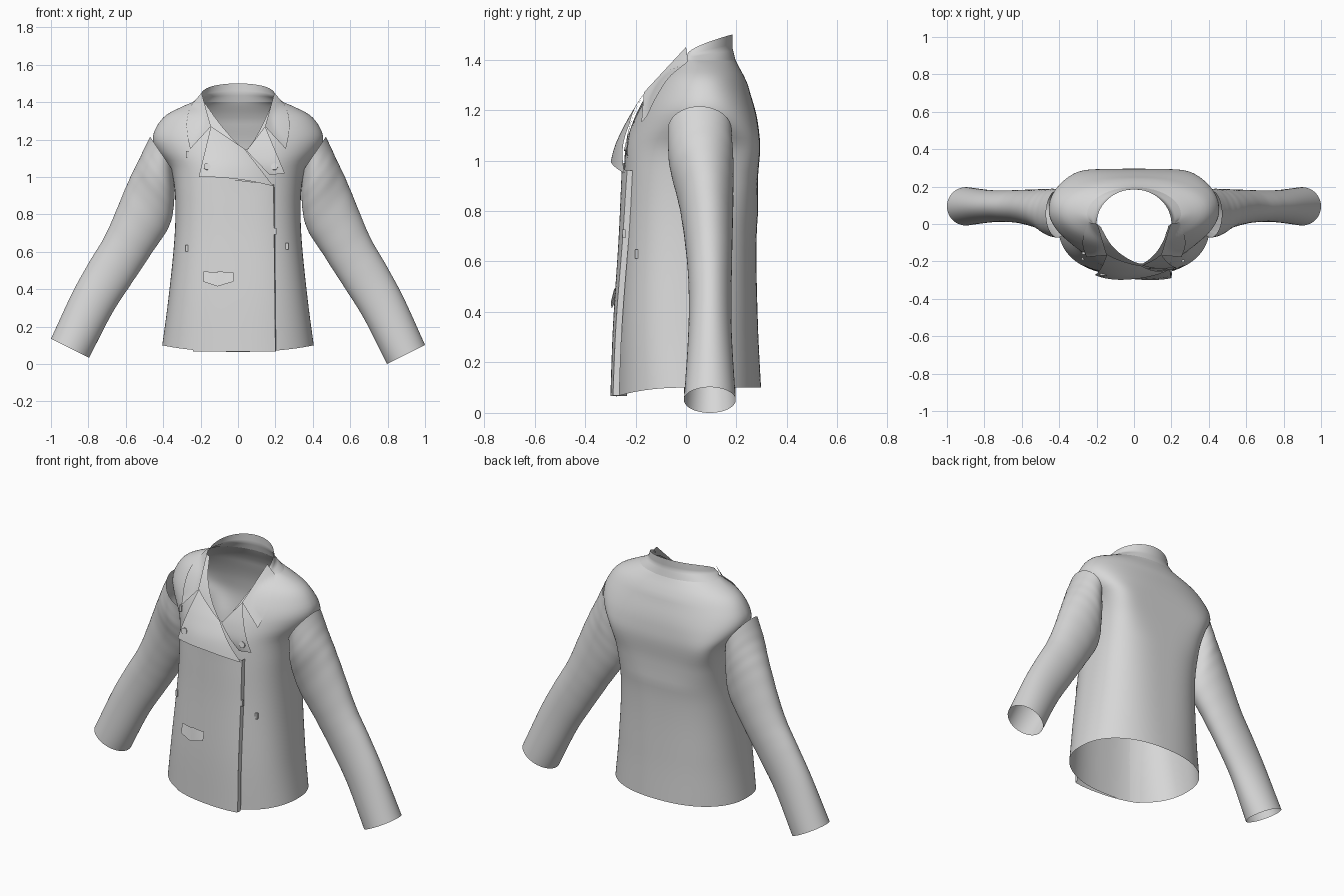
import bpy, math
from mathutils import Vector

old = bpy.data.objects.get("Cube")
if old:
    bpy.data.objects.remove(old, do_unlink=True)

cloth = bpy.data.materials.new("light_grey_cloth")
cloth.use_nodes = True
grey = (0.68, 0.68, 0.68, 1)
cloth.diffuse_color = grey
cloth.node_tree.nodes["Principled BSDF"].inputs["Base Color"].default_value = grey


def finish(obj, angle=40):
    obj.data.materials.append(cloth)
    bpy.ops.object.select_all(action='DESELECT')
    obj.select_set(True)
    bpy.context.view_layer.objects.active = obj
    bpy.ops.object.shade_smooth_by_angle(angle=math.radians(angle))
    return obj


def sheet(name, cols, closed=False, flip=False):
    """Quad surface from equally long columns of points."""
    m, n = len(cols), len(cols[0])
    faces = []
    for i in range(m if closed else m - 1):
        k = (i + 1) % m
        for j in range(n - 1):
            f = (i * n + j, k * n + j, k * n + j + 1, i * n + j + 1)
            faces.append(f[::-1] if flip else f)
    me = bpy.data.meshes.new(name)
    me.from_pydata([p for c in cols for p in c], [], faces)
    obj = bpy.data.objects.new(name, me)
    bpy.context.collection.objects.link(obj)
    return finish(obj, 60)


def curve_at(rows, t):
    """Smooth interpolation of table rows keyed by their first value."""
    t = min(max(t, rows[0][0]), rows[-1][0])
    i = max(k for k in range(len(rows) - 1) if rows[k][0] <= t)
    a, b = rows[i], rows[i + 1]
    p, q = rows[max(i - 1, 0)], rows[min(i + 2, len(rows) - 1)]
    h = b[0] - a[0]
    s = (t - a[0]) / h
    out = []
    for k in range(1, len(a)):
        ta = (b[k] - p[k]) / (b[0] - p[0]) * h
        tb = (q[k] - a[k]) / (q[0] - a[0]) * h
        out.append((2*s**3 - 3*s*s + 1) * a[k] + (s**3 - 2*s*s + s) * ta
                   + (3*s*s - 2*s**3) * b[k] + (s**3 - s*s) * tb)
    return out


# Torso: height, half width, front y, back y, widest y, front and back squareness
TORSO = [(0.05, .412, -.278, .30, 0, 2.3, 2.2), (.35, .372, -.27, .285, 0, 2.5, 2.5),
         (.70, .338, -.252, .28, .02, 2.6, 2.9), (.92, .338, -.245, .298, .04, 2.5, 3.6),
         (1.05, .365, -.24, .312, .06, 2.2, 4.2), (1.14, .432, -.215, .302, .07, 1.95, 3),
         (1.20, .455, -.19, .286, .07, 1.9, 2.5), (1.26, .44, -.16, .262, .07, 1.9, 2.3),
         (1.33, .385, -.11, .232, .07, 2, 2.1), (1.38, .29, -.06, .205, .06, 2, 2),
         (1.41, .215, -.03, .19, .04, 2, 2)]


def torso_point(a, z):
    w, yf, yb, yc, nf, nb = curve_at(TORSO, z)
    c, s = math.cos(a), math.sin(a)
    depth, n = (yb - yc, nb) if s > 0 else (yc - yf, nf)
    # shallow hollow between the shoulder blades
    hollow = .018 * max(0, s) ** 6 * max(0, 1 - ((z - 1.05) / .25) ** 2)
    return Vector((w * math.copysign(abs(c) ** (2 / n), c),
                   yc + depth * math.copysign(abs(s) ** (2 / n), s) - hollow, z))


def front_y(x, z):
    w, yf, yb, yc, n, nb = curve_at(TORSO, z)
    return yc - (yc - yf) * max(0, 1 - abs(x / w) ** n) ** (1 / n)


def neckline(a):
    """Height where a torso column meets the V opening or the neck."""
    z = 1.12
    while z < 1.4:
        x = torso_point(a, z).x
        half = .19 * (max(0, z - 1.14) / .27) ** .8
        if math.sin(a) < 0 and abs(x - .04 * (1.41 - z) / .27) < half:
            return z
        z += .002
    return 1.4


# Torso shell, open at hem and neck
cols = []
for i in range(160):
    a = math.tau * i / 160
    low = .1 - .035 * max(0, -math.sin(a)) ** 2
    top = neckline(a)
    cols.append([torso_point(a, low + (top - low) * (1 - (1 - j / 50) ** 1.4))
                 for j in range(51)])
sheet("torso", cols, closed=True)

# Standing collar around the back of the neck, rising out of the torso
cols = []
for i in range(49):
    t = i / 48
    low = torso_point(-.45 + (math.pi + .9) * t, 1.396)
    c, s = math.cos(math.pi * t), math.sin(math.pi * t)
    mid = Vector((.216 * c, .184 * s, 1.412 + .036 * s))
    top = Vector((.2 * c, .185 * s, 1.415 + .085 * s ** .6))
    cols.append([low.lerp(mid, k / 4) for k in range(4)]
                + [mid.lerp(top, k / 4) for k in range(5)])
sheet("collar_stand", cols)


def patch(name, corners, n=16, lift=.006, bow=0):
    """Cloth panel over the front. Corners: bottom left, bottom right,
    top right, top left, each (x, z, lift from the torso); bow arches the bottom."""
    bl, br, tr, tl = [Vector((x, front_y(x, z) - o, z)) for x, z, o in corners]
    cols = []
    for i in range(n + 1):
        u = i / n
        col = []
        for j in range(n + 1):
            v = j / n
            p = bl.lerp(br, u).lerp(tl.lerp(tr, u), v)
            p.z += bow * 4 * u * (1 - u) * (1 - v)
            o = ((corners[0][2] * (1 - u) + corners[1][2] * u) * (1 - v)
                 + (corners[3][2] * (1 - u) + corners[2][2] * u) * v)
            p.y = min(p.y, front_y(p.x, p.z) - max(o, lift))
            col.append(p)
        cols.append(col)
    return sheet(name, cols)


# Overlapping front panel, sunk into the torso at the left, and its folded edge
patch("front_panel", [(-.24, .066, -.005), (.2, .066, .036),
                      (.19, .96, .02), (-.24, 1.01, -.005)], 24, -.005)
patch("front_edge", [(.2, .068, .036), (.203, .068, .012),
                     (.194, .96, -.002), (.19, .96, .02)], 12, -.002)

# Lapels
patch("right_lapel", [(-.21, 1.0, .072), (.19, .95, .03),
                      (.035, 1.15, .012), (-.145, 1.27, .024)], bow=.014)
patch("left_lapel", [(.17, 1.01, .014), (.25, 1.02, .055),
                     (.145, 1.27, .024), (.045, 1.14, .008)])

# Collar leaves, from the neck down to the lapel notch
for side, s in (("left", 1), ("right", -1)):
    b, c, d = [Vector((s * x, front_y(x, z) - o, z))
               for x, z, o in ((.145, 1.27, .028), (.255, 1.15, .022), (.345, 1.22, .015))]
    a, e = Vector((s * .195, 0, 1.45)), Vector((s * .25, .01, 1.385))
    cols = []
    for i in range(13):
        u = i / 12
        inner, outer = a.lerp(b, u), e.lerp(d.lerp(c, u), u)
        col = [inner.lerp(outer, j / 8) for j in range(9)]
        for p in col:
            if p.z < 1.39:
                p.y = min(p.y, front_y(p.x, p.z) - .008)
        cols.append(col)
    sheet(side + "_collar_leaf", cols, flip=s < 0)

# Sleeves: step, outer x z, inner x z, front y, back y
SLEEVE = [(0, .47, 1.215, .345, 1.03, -.072, .18), (1, .53, 1.09, .34, .89, -.066, .188),
          (2, .60, .94, .365, .74, -.028, .187), (3, .70, .70, .465, .58, .001, .183),
          (4, .795, .535, .57, .42, .011, .18), (5, .885, .37, .675, .255, .008, .182),
          (6, 1.0, .12, .796, .018, -.008, .197)]
for side, s, tilt in (("left", 1, -.018), ("right", -1, .015)):
    cols = []
    for i in range(48):
        a = math.tau * i / 48
        c, sn = math.cos(a), math.sin(a)
        col = []
        for j in range(61):
            t = j / 10
            ox, oz, ix, iz, y0, y1 = curve_at(SLEEVE, t)
            fold = math.sin(9 * t + 3 * c + 2 * sn) * math.sin(4 * t - 2 * c)
            r = 1 + .012 * fold * max(0, 1 - t / 4.5) * min(1, t)
            col.append((s * ((ox + ix) / 2 + (ox - ix) / 2 * c * r),
                        (y0 + y1) / 2 + (y1 - y0) / 2 * sn * r,
                        (oz + iz) / 2 + (oz - iz) / 2 * c * r + tilt * t / 6))
        cols.append(col)
    sheet(side + "_sleeve", cols, closed=True, flip=s > 0)

# Lapel buttons
for side, x, lift in (("left", .195, .034), ("right", -.165, .058)):
    bpy.ops.mesh.primitive_cylinder_add(vertices=24, radius=.018, depth=.012,
        location=(x, front_y(x, 1.055) - lift, 1.055),
        rotation=(math.radians(78), 0, 0))
    bpy.context.object.name = side + "_lapel_button"
    finish(bpy.context.object)

# Pocket flap with a pointed lower edge
for side, x0, x1 in (("right", -.185, -.11), ("left", -.11, -.025)):
    z0, z1 = (.44, .415) if side == "right" else (.415, .44)
    patch("pocket_flap_" + side, [(x0, z0, .032), (x1, z1, .032),
                                  (x1, .49, .022), (x0, .495, .022)], 6)

# Zip pulls on the front edge and side pockets
for name, x, z, lift in (("front_zip_pull", .2, .71, .024),
                         ("left_pocket_pull", .262, .63, .004),
                         ("right_pocket_pull", -.275, .62, .004),
                         ("chest_pocket_pull", -.27, 1.12, .004)):
    bpy.ops.mesh.primitive_cube_add(size=1, location=(x, front_y(x, z) - lift, z))
    pull = bpy.context.object
    pull.name = name
    pull.scale = (.014, .012, .035)
    finish(pull)
